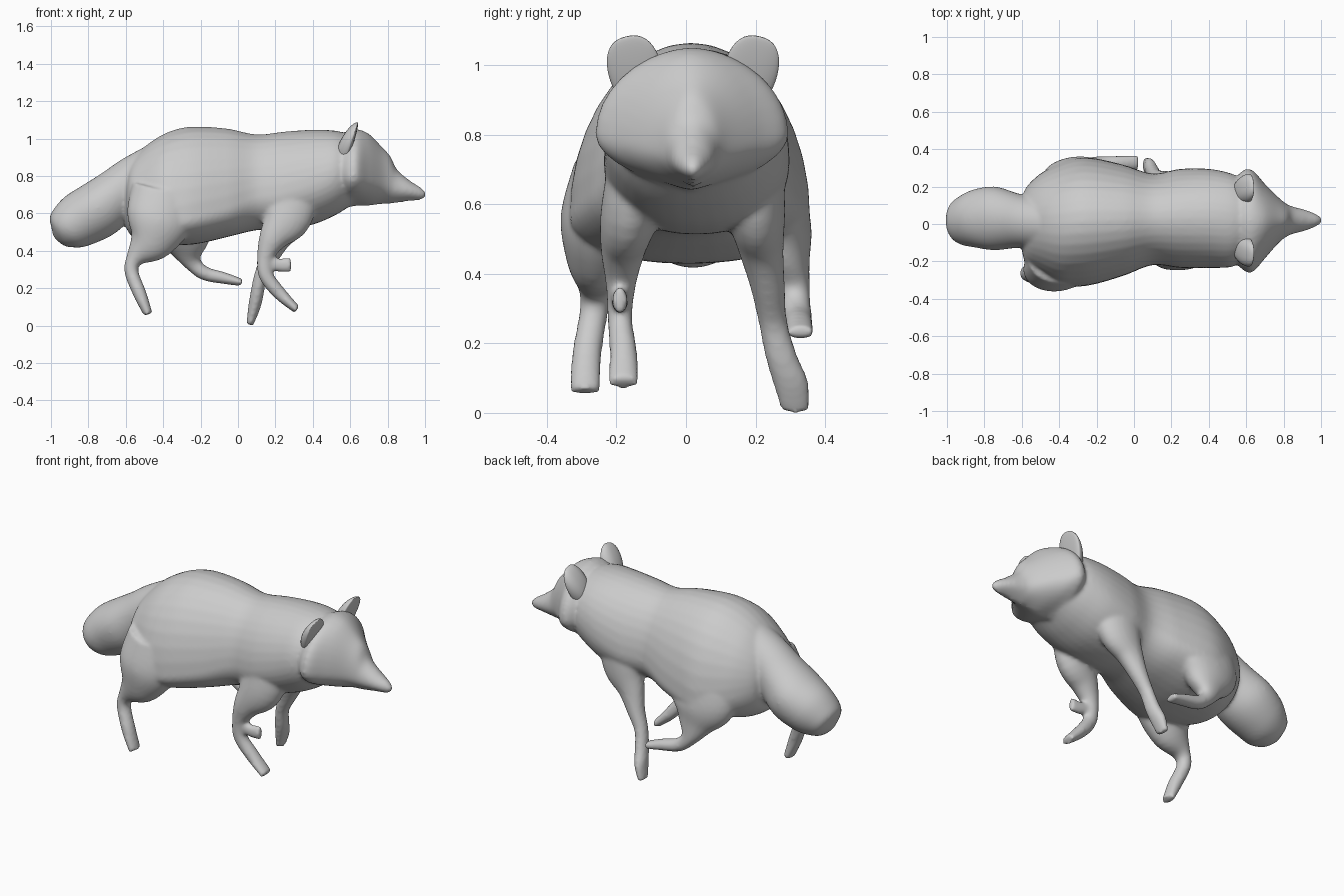
import bpy, bmesh, math
from mathutils import Vector, Matrix

SIDES, STEPS = 36, 5


def smooth_path(rows):
    """Catmull-Rom interpolation through rows of numbers."""
    out = []
    for i in range(len(rows) - 1):
        a, b, c, d = (rows[min(max(i + k, 0), len(rows) - 1)] for k in (-1, 0, 1, 2))
        for s in range(STEPS):
            t = s / STEPS
            out.append([0.5 * (2 * q + (r - p) * t + (2 * p - 5 * q + 4 * r - u) * t * t
                               + (3 * q - p - 3 * r + u) * t ** 3)
                        for p, q, r, u in zip(a, b, c, d)])
    return out + [list(rows[-1])]


def loft(bm, stations, upright=False, low_power=1.0, high_power=1.0):
    """Skin stations (x, y, z, up radius, down radius, half width)."""
    path = smooth_path(stations)
    sign = -1 if path[1][0] < path[0][0] else 1
    rings = []
    for i, (x, y, z, up, down, w) in enumerate(path):
        p, q = path[max(i - 1, 0)], path[min(i + 1, len(path) - 1)]
        n = Vector((0, 0, 1))
        if not upright:
            n = Vector((p[2] - q[2], 0, q[0] - p[0])).normalized() * sign
        ring = []
        for k in range(SIDES):
            a = 2 * math.pi * k / SIDES
            c, s = math.cos(a), math.sin(a)
            e = low_power if s < 0 else high_power
            side = math.copysign(abs(c) ** e, c) * max(w, .004)
            off = n * s * max(up if s > 0 else down, .004)
            ring.append(bm.verts.new(Vector((x, y + side, z)) + off))
        rings.append(ring)
    for r0, r1 in zip(rings, rings[1:]):
        for k in range(SIDES):
            j = (k + 1) % SIDES
            bm.faces.new((r0[k], r0[j], r1[j], r1[k]))
    bm.faces.new(rings[0])
    bm.faces.new(rings[-1])


def limb(bm, rows):
    """Leg with rows (x, y, z, fore-aft radius, half width)."""
    loft(bm, [(x, y, z, r, r, w) for x, y, z, r, w in rows])


def finish(name, bm):
    bmesh.ops.recalc_face_normals(bm, faces=bm.faces[:])
    for f in bm.faces:
        f.smooth = True
    me = bpy.data.meshes.new(name)
    bm.to_mesh(me)
    bm.free()
    ob = bpy.data.objects.new(name, me)
    bpy.context.collection.objects.link(ob)
    return ob


skin = bmesh.new()

# torso: (x, centre y, top z, bottom z, widest z, half width)
torso = [(-.605, 0, .74, .56, .65, .10), (-.58, -.01, .86, .49, .65, .20),
         (-.5, 0, .955, .44, .62, .27), (-.4, 0, 1.022, .43, .58, .325),
         (-.3, .01, 1.057, .43, .56, .345), (-.2, .015, 1.064, .44, .58, .335),
         (-.05, .02, 1.052, .475, .62, .295), (.1, .025, 1.022, .51, .68, .245),
         (.25, .03, 1.037, .515, .70, .265), (.4, .03, 1.047, .54, .75, .265),
         (.52, .02, 1.042, .59, .80, .25), (.6, .02, 1.02, .64, .80, .21)]
loft(skin, [(x, y, m, t - m, m - b, w) for x, y, t, b, m, w in torso],
     upright=True, low_power=.9)

# bushy tail
loft(skin, [(-.40, 0, .85, .14, .14, .14), (-.55, .01, .78, .13, .135, .135),
            (-.65, .02, .705, .135, .15, .15), (-.75, .03, .63, .145, .165, .17),
            (-.85, .03, .565, .145, .15, .155), (-.92, .02, .52, .12, .125, .13),
            (-.96, .02, .49, .08, .085, .09), (-.985, .02, .475, .01, .01, .01)])

# head with wide angular cheeks and pointed snout
loft(skin, [(.53, .02, .82, .18, .15, .21), (.585, .02, .80, .24, .165, .268),
            (.635, .015, .80, .25, .16, .272), (.70, .015, .785, .24, .145, .20),
            (.77, .02, .765, .19, .115, .125), (.815, .02, .75, .155, .10, .088),
            (.85, .02, .735, .10, .08, .073), (.92, .02, .72, .055, .055, .055),
            (.98, .02, .705, .032, .033, .03), (1.005, .02, .70, .01, .01, .01)],
     upright=True, low_power=1.75, high_power=1.12)

# hind leg, near side
limb(skin, [(-.38, -.19, .72, .19, .13), (-.42, -.24, .57, .18, .12),
            (-.47, -.255, .45, .125, .09), (-.55, -.26, .36, .05, .05),
            (-.57, -.265, .29, .038, .042), (-.525, -.285, .17, .036, .043),
            (-.48, -.29, .06, .024, .044)])
# hind leg, far side, swung forward
limb(skin, [(-.28, .20, .70, .20, .13), (-.29, .245, .54, .20, .115),
            (-.27, .275, .43, .12, .08), (-.245, .31, .34, .05, .047),
            (-.18, .32, .28, .038, .042), (-.08, .325, .255, .032, .04),
            (.022, .33, .23, .02, .04)])
# front leg, near side
limb(skin, [(.29, -.13, .74, .15, .09), (.265, -.16, .58, .13, .085),
            (.19, -.18, .47, .08, .065), (.148, -.187, .37, .047, .044),
            (.15, -.19, .27, .04, .036), (.22, -.18, .175, .036, .04),
            (.315, -.18, .085, .022, .044)])
# front leg, far side
limb(skin, [(.29, .18, .74, .15, .10), (.265, .20, .58, .13, .085),
            (.21, .215, .47, .08, .065), (.165, .235, .36, .05, .05),
            (.12, .25, .26, .036, .042), (.10, .275, .16, .036, .047),
            (.085, .30, .09, .032, .052), (.063, .315, .004, .018, .042)])
# loose fur flap on the near front leg
limb(skin, [(.13, -.19, .36, .03, .03), (.21, -.19, .325, .036, .025),
            (.285, -.19, .325, .04, .02)])

body = finish("animal_body", skin)
rm = body.modifiers.new("fuse", "REMESH")
rm.mode = "VOXEL"
rm.voxel_size = .01
rm.use_smooth_shade = True
sm = body.modifiers.new("soften", "SMOOTH")
sm.factor, sm.iterations = .5, 10

# cupped ears, square-ish at the top
for side, label in ((-1, "near"), (1, "far")):
    bm = bmesh.new()
    bmesh.ops.create_uvsphere(bm, u_segments=32, v_segments=20, radius=1)
    for v in bm.verts:
        x, y, z = v.co
        wide = math.copysign(abs(y) ** .8, y) * (.077 + .008 * z)
        v.co = (x * (.055 if x < 0 else .016) * (1 - .25 * z), wide, z * .12)
    turn = Matrix.Rotation(math.radians(20), 4, "Y") @ Matrix.Rotation(math.radians(-14 * side), 4, "X")
    bmesh.ops.transform(bm, matrix=Matrix.Translation((.6, .02 + side * .163, .972)) @ turn,
                        verts=bm.verts[:])
    finish(label + "_ear", bm)
